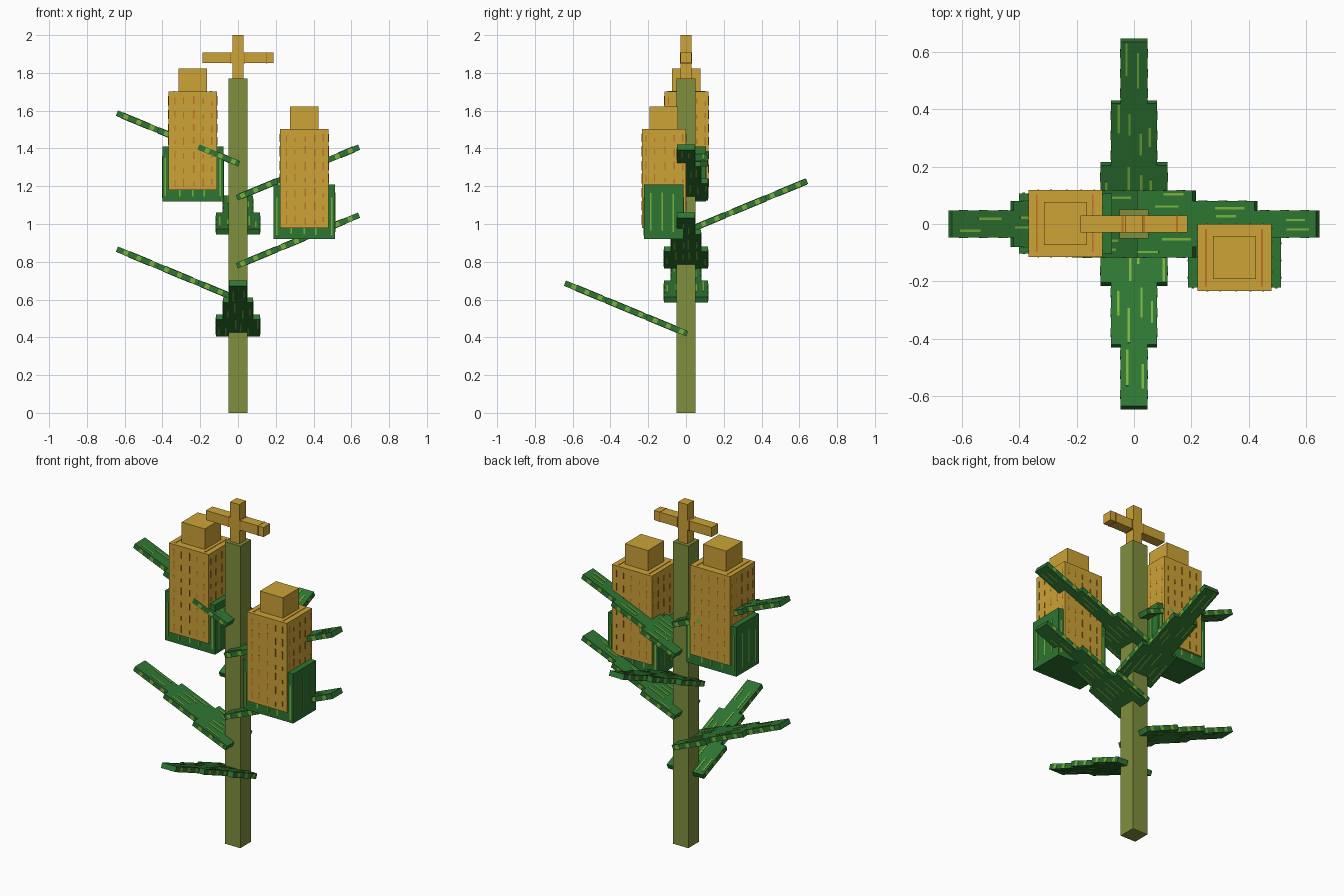
import bpy, bmesh, math, random
from mathutils import Matrix, Vector

if "Cube" in bpy.data.objects:
    bpy.data.objects.remove(bpy.data.objects["Cube"])

random.seed(4)


def material(name, rgb):
    lin = [((c / 255 + 0.055) / 1.055) ** 2.4 for c in rgb]
    m = bpy.data.materials.new(name)
    m.diffuse_color = (*lin, 1)
    m.use_nodes = True
    m.node_tree.nodes["Principled BSDF"].inputs["Base Color"].default_value = m.diffuse_color
    return m


STALK = material("olive stalk", (127, 143, 61))
LEAF = material("leaf green", (46, 118, 50))
STREAK = material("light green streak", (122, 180, 62))
CORN = material("corn yellow", (204, 163, 55))
KERNEL = material("kernel orange", (190, 118, 38))


def add_box(bm, x, y, z, mat=0):
    """Axis-aligned box from (min, max) pairs."""
    ret = bmesh.ops.create_cube(bm, size=1)
    for v in ret["verts"]:
        v.co = Vector([(a + b) / 2 + c * (b - a) for (a, b), c in zip((x, y, z), v.co)])
        for f in v.link_faces:
            f.material_index = mat


def finish(name, bm, mats, matrix=None):
    bmesh.ops.recalc_face_normals(bm, faces=bm.faces[:])
    me = bpy.data.meshes.new(name)
    bm.to_mesh(me)
    bm.free()
    for m in mats:
        me.materials.append(m)
    ob = bpy.data.objects.new(name, me)
    if matrix:
        ob.matrix_world = matrix
    bpy.context.collection.objects.link(ob)
    return ob


# Stalk
bm = bmesh.new()
add_box(bm, (-.05, .05), (-.05, .05), (0, 1.77))
finish("stalk", bm, [STALK])

# Tassel: upright and crossbar, with thin bands
bm = bmesh.new()
add_box(bm, (-.03, .03), (-.03, .03), (1.77, 2.0))
add_box(bm, (-.187, .187), (-.03, .03), (1.852, 1.908))
for x in (-.04, .035, .15):
    add_box(bm, (x - .003, x + .003), (-.032, .032), (1.851, 1.909), 1)
finish("tassel", bm, [CORN, KERNEL])


# Leaves: stepped outline extruded, tilted up and turned to its heading
STEPS = [(0, .2333, .117), (.2333, .4667, .08), (.4667, .7, .047)]
THICK = .03


def leaf(name, heading, base_z):
    bm = bmesh.new()
    side = [(x, w) for a, b, w in STEPS for x in (a, b)]
    outline = side + [(x, -w) for x, w in reversed(side)]
    face = bm.faces.new([bm.verts.new((x, y, 0)) for x, y in outline])
    ext = bmesh.ops.extrude_face_region(bm, geom=[face])
    bmesh.ops.translate(bm, vec=(0, 0, THICK),
                        verts=[g for g in ext["geom"] if isinstance(g, bmesh.types.BMVert)])
    for a, b, w in STEPS:
        # Long streaks on the upper and lower face
        n = round(w / .021)
        for i in range(n):
            y = -w + (i + random.uniform(.3, .7)) * 2 * w / n
            s = random.uniform(a + .01, a + .13)
            e = min(b - .005, s + random.uniform(.07, .14))
            add_box(bm, (s, e), (y - .004, y + .004), (-.002, THICK + .002), 1)
        # Short patches along the edges
        for i in range(3):
            s = a + .02 + i * .075
            add_box(bm, (s, s + .025), (-w - .002, w + .002), (.003, THICK - .003), 1)
    matrix = (Matrix.Translation((0, 0, base_z)) @ Matrix.Rotation(math.radians(heading), 4, 'Z')
              @ Matrix.Rotation(math.radians(-22.5), 4, 'Y'))
    finish(name, bm, [LEAF, STREAK], matrix)


for i, (name, heading) in enumerate([
        ("front_leaf", -90), ("lower_left_leaf", 180), ("lower_right_leaf", 0),
        ("back_leaf", 90), ("upper_right_leaf", 0), ("upper_left_leaf", 180)]):
    leaf(name, heading, .405 + .18 * i)


# Ears: cob with tip block and kernel rows, seated in a husk
def ear(side, cx, cy, z):
    at = Matrix.Translation((cx, cy, z))
    bm = bmesh.new()
    add_box(bm, (-.129, .129), (-.117, .117), (0, .522))
    add_box(bm, (-.075, .075), (-.075, .075), (.522, .642))
    for k in (-.095, -.05, .005, .055, .1):
        for j in range(7):
            s = .015 + j * .072 + random.uniform(0, .015)
            e = s + random.uniform(.02, .045)
            add_box(bm, (k - .003, k + .003), (-.119, .119), (s, e), 1)
            add_box(bm, (-.131, .131), (k - .003, k + .003), (s, e), 1)
    for k in (-.1, .095):
        add_box(bm, (k - .003, k + .003), (-.1, .1), (.5, .524), 1)
    finish(side + "_cob", bm, [CORN, KERNEL], at)

    bm = bmesh.new()
    add_box(bm, (-.162, .162), (-.105, .105), (-.06, .23))
    for k in (-.145, -.07, .0, .06, .145):
        s = random.uniform(-.055, -.03)
        add_box(bm, (k - .004, k + .004), (-.107, .107), (s, s + .2), 1)
    for k in (-.07, -.01, .05):
        s = random.uniform(-.05, 0)
        add_box(bm, (-.164, .164), (k - .004, k + .004), (s, s + .2), 1)
    finish(side + "_husk", bm, [LEAF, STREAK], at)


ear("left", -.239, .002, 1.18)
ear("right", .351, -.117, .98)
